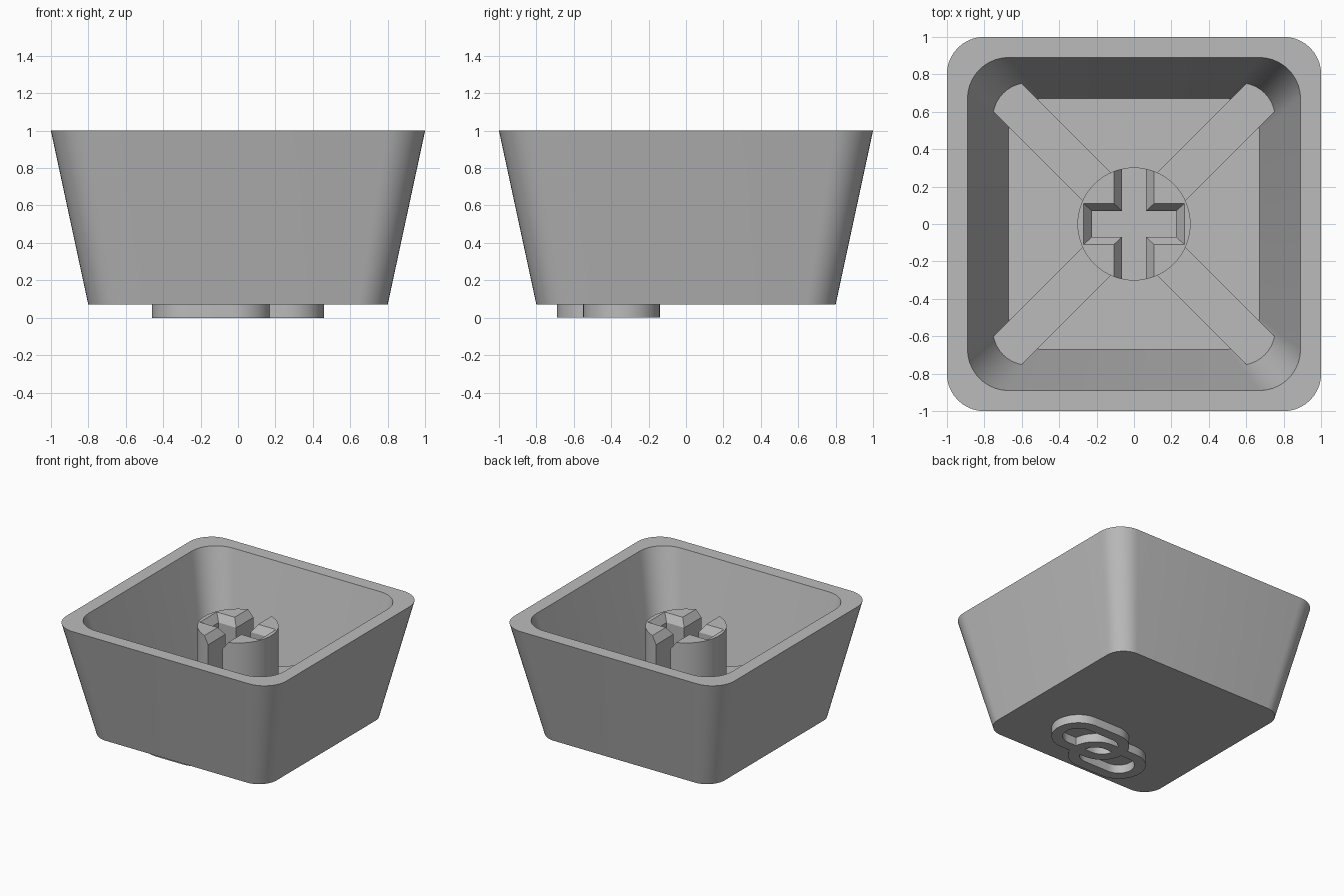
import bpy, bmesh, math

default = bpy.data.objects.get("Cube")
if default:
    bpy.data.objects.remove(default, do_unlink=True)

grey = bpy.data.materials.new("plain_grey")
grey.use_nodes = True
colour = (0.5, 0.5, 0.5, 1)
grey.diffuse_color = colour
grey.node_tree.nodes["Principled BSDF"].inputs["Base Color"].default_value = colour


def rounded(hx, hy, r, cx=0, cy=0, steps=10):
    """Rounded rectangle outline, counter-clockwise."""
    pts = []
    for k, (sx, sy) in enumerate([(1, 1), (-1, 1), (-1, -1), (1, -1)]):
        for i in range(steps + 1):
            a = math.pi / 2 * (k + i / steps)
            pts.append((cx + sx * (hx - r) + r * math.cos(a),
                        cy + sy * (hy - r) + r * math.sin(a)))
    return pts


def plus(length_x, half_y, length_y, half_x):
    """Cross outline, counter-clockwise."""
    quarter = [(length_x, half_y), (half_x, half_y), (half_x, length_y)]
    pts = []
    for sx, sy in [(1, 1), (-1, 1), (-1, -1), (1, -1)]:
        corner = [(sx * x, sy * y) for x, y in quarter]
        pts += corner if sx * sy > 0 else corner[::-1]
    return pts


def loft(name, rings, closed=False):
    """Skin equal-sized outlines at given heights, capped or looped."""
    bm = bmesh.new()
    loops = [[bm.verts.new((x, y, z)) for x, y in pts] for pts, z in rings]
    pairs = list(zip(loops, loops[1:]))
    if closed:
        pairs.append((loops[-1], loops[0]))
    else:
        bm.faces.new(loops[0][::-1])
        bm.faces.new(loops[-1])
    for a, b in pairs:
        for i in range(len(a)):
            j = (i + 1) % len(a)
            bm.faces.new((a[i], a[j], b[j], b[i]))
    bmesh.ops.remove_doubles(bm, verts=bm.verts, dist=1e-5)
    bmesh.ops.recalc_face_normals(bm, faces=bm.faces)
    mesh = bpy.data.meshes.new(name)
    bm.to_mesh(mesh)
    bm.free()
    mesh.materials.append(grey)
    obj = bpy.data.objects.new(name, mesh)
    bpy.context.collection.objects.link(obj)
    return obj


def boolean(obj, other, operation):
    """Apply a boolean and discard the helper."""
    mod = obj.modifiers.new("cut", 'BOOLEAN')
    mod.operation, mod.object, mod.solver = operation, other, 'EXACT'
    bpy.context.view_layer.objects.active = obj
    bpy.ops.object.modifier_apply(modifier=mod.name)
    bpy.data.objects.remove(other, do_unlink=True)


BASE, FLOOR, RIB_TOP, STEM_TOP = 0.07, 0.14, 0.47, 0.88

# Tapered hollow shell
shell = loft("shell", [
    (rounded(0.8, 0.8, 0.16), BASE),
    (rounded(1, 1, 0.2), 1),
    (rounded(0.89, 0.89, 0.22), 1),
    (rounded(0.67, 0.67, 0.17), FLOOR)])

# Diagonal ribs, their ends buried in the wall
rib_outline = [(-1, -0.106), (1, -0.106), (1, 0.106), (-1, 0.106)]
ribs = []
for name, angle in (("rib_rising", 45), ("rib_falling", -45)):
    rib = loft(name, [(rib_outline, FLOOR - 0.01), (rib_outline, RIB_TOP)])
    rib.rotation_euler.z = math.radians(angle)
    ribs.append(rib)

# Round stem with a chamfered cross socket
circle = rounded(0.302, 0.302, 0.302, steps=16)
stem = loft("stem", [(circle, FLOOR - 0.01), (circle, STEM_TOP)])
inner = plus(0.225, 0.07, 0.5, 0.065)
outer = plus(0.27, 0.11, 0.5, 0.108)
cutter = loft("socket_cutter", [
    (inner, RIB_TOP + 0.005), (inner, STEM_TOP - 0.06),
    (outer, STEM_TOP + 0.001), (outer, 1)])
cutter.hide_render = True
boolean(stem, cutter, 'DIFFERENCE')


# Two overlapping raised ovals on the underside
def oval(name, cx, cy):
    big = rounded(0.32, 0.205, 0.205, cx, cy)
    small = rounded(0.235, 0.12, 0.12, cx, cy)
    top = BASE + 0.01
    return loft(name, [(big, 0), (big, top), (small, top), (small, 0)], closed=True)


ovals = oval("raised_ovals", 0.14, -0.345)
boolean(ovals, oval("second_oval", -0.14, -0.485), 'UNION')

# Smooth the rounded walls, keep edges crisp
bpy.ops.object.select_all(action='DESELECT')
for obj in [shell, stem, ovals] + ribs:
    obj.select_set(True)
bpy.context.view_layer.objects.active = shell
bpy.ops.object.shade_smooth_by_angle(angle=math.radians(30))
